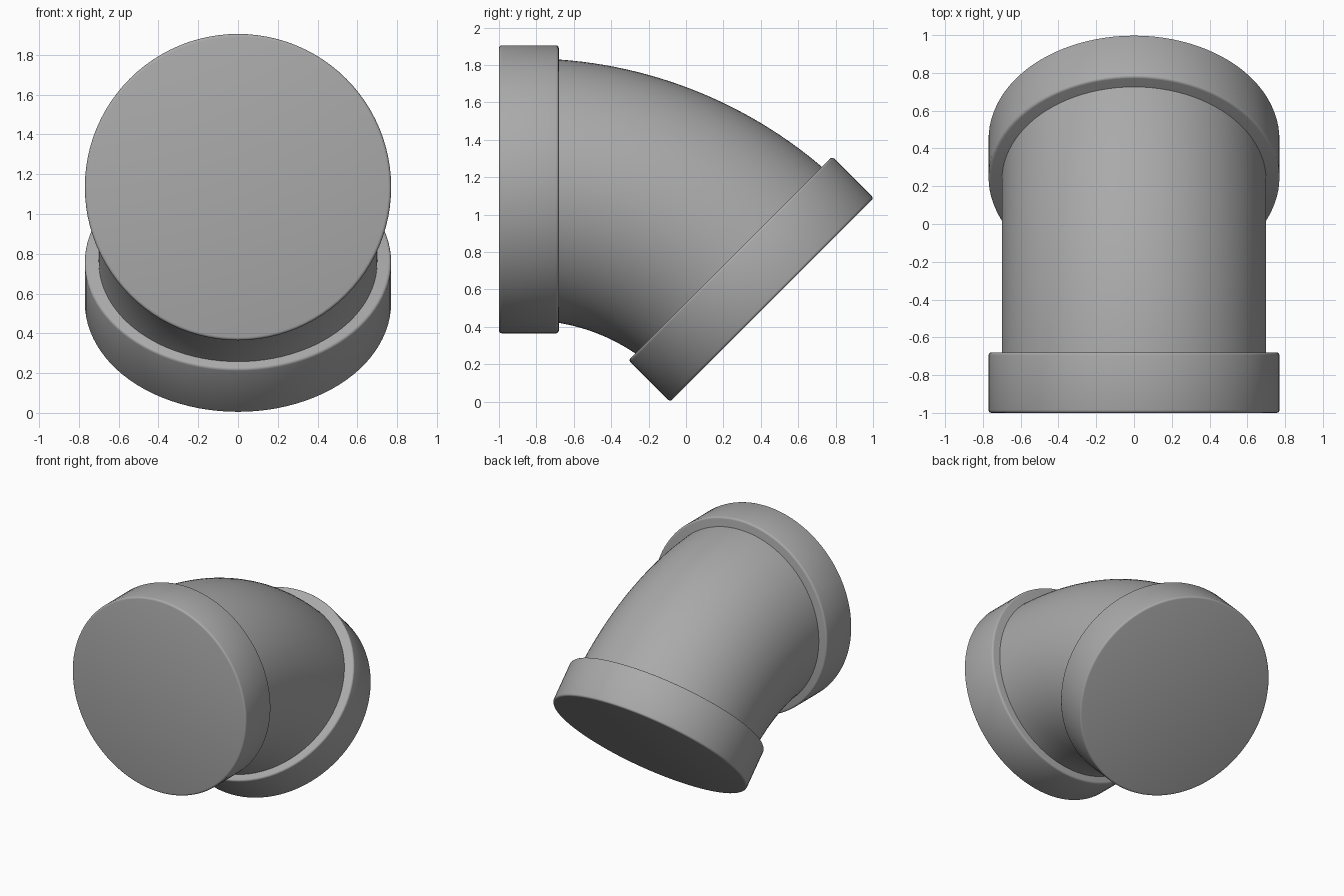
import bpy, bmesh, math
from mathutils import Vector, Matrix

if "Cube" in bpy.data.objects:
    bpy.data.objects.remove(bpy.data.objects["Cube"], do_unlink=True)

SIDES = 96
BEND = math.radians(45)
CORNER = Vector((0, -0.1325, 1.135))   # where the two pipe axes cross
TANGENT = 0.7175                       # corner to the start of the bend
BEND_RADIUS = TANGENT / math.tan(BEND / 2)

gray = bpy.data.materials.new("plain gray")
gray.use_nodes = True
color = (0.4, 0.4, 0.4, 1)
gray.diffuse_color = color
gray.node_tree.nodes["Principled BSDF"].inputs["Base Color"].default_value = color


def finish(name, bm):
    bmesh.ops.recalc_face_normals(bm, faces=bm.faces[:])
    mesh = bpy.data.meshes.new(name)
    bm.to_mesh(mesh)
    bm.free()
    mesh.materials.append(gray)
    obj = bpy.data.objects.new(name, mesh)
    bpy.context.collection.objects.link(obj)
    bpy.ops.object.select_all(action="DESELECT")
    obj.select_set(True)
    bpy.context.view_layer.objects.active = obj
    bpy.ops.object.shade_smooth_by_angle(angle=math.radians(35))
    return obj


def collar(name, direction, near, far):
    """Closed disc-shaped collar along an axis leaving the corner."""
    bm = bmesh.new()
    bmesh.ops.create_cone(bm, cap_ends=True, segments=SIDES, radius1=0.77,
                          radius2=0.77, depth=far - near)
    rims = [e for e in bm.edges if abs(e.verts[0].co.z - e.verts[1].co.z) < 1e-4]
    bmesh.ops.bevel(bm, geom=rims, offset=0.015, segments=3, profile=0.5,
                    affect="EDGES")
    turn = direction.to_track_quat("Z", "X").to_matrix().to_4x4()
    place = Matrix.Translation(CORNER + direction * (near + far) / 2)
    bmesh.ops.transform(bm, matrix=place @ turn, verts=bm.verts[:])
    return finish(name, bm)


# Curved pipe: a circle spun through the bend, ends hidden in the collars
bm = bmesh.new()
start = CORNER - Vector((0, TANGENT, 0))
matrix = Matrix.Translation(start) @ Matrix.Rotation(math.pi / 2, 4, "X")
ring = bmesh.ops.create_circle(bm, segments=SIDES, radius=0.70, matrix=matrix)
bmesh.ops.spin(bm, geom=ring["verts"] + bm.edges[:],
               cent=start - Vector((0, 0, BEND_RADIUS)),
               axis=(-1, 0, 0), angle=BEND, steps=32)
finish("curved_pipe", bm)

# End collars
collar("front_collar", Vector((0, -1, 0)), 0.5475, 0.8675)
collar("back_collar", Vector((0, math.cos(BEND), -math.sin(BEND))), 0.522, 0.837)
